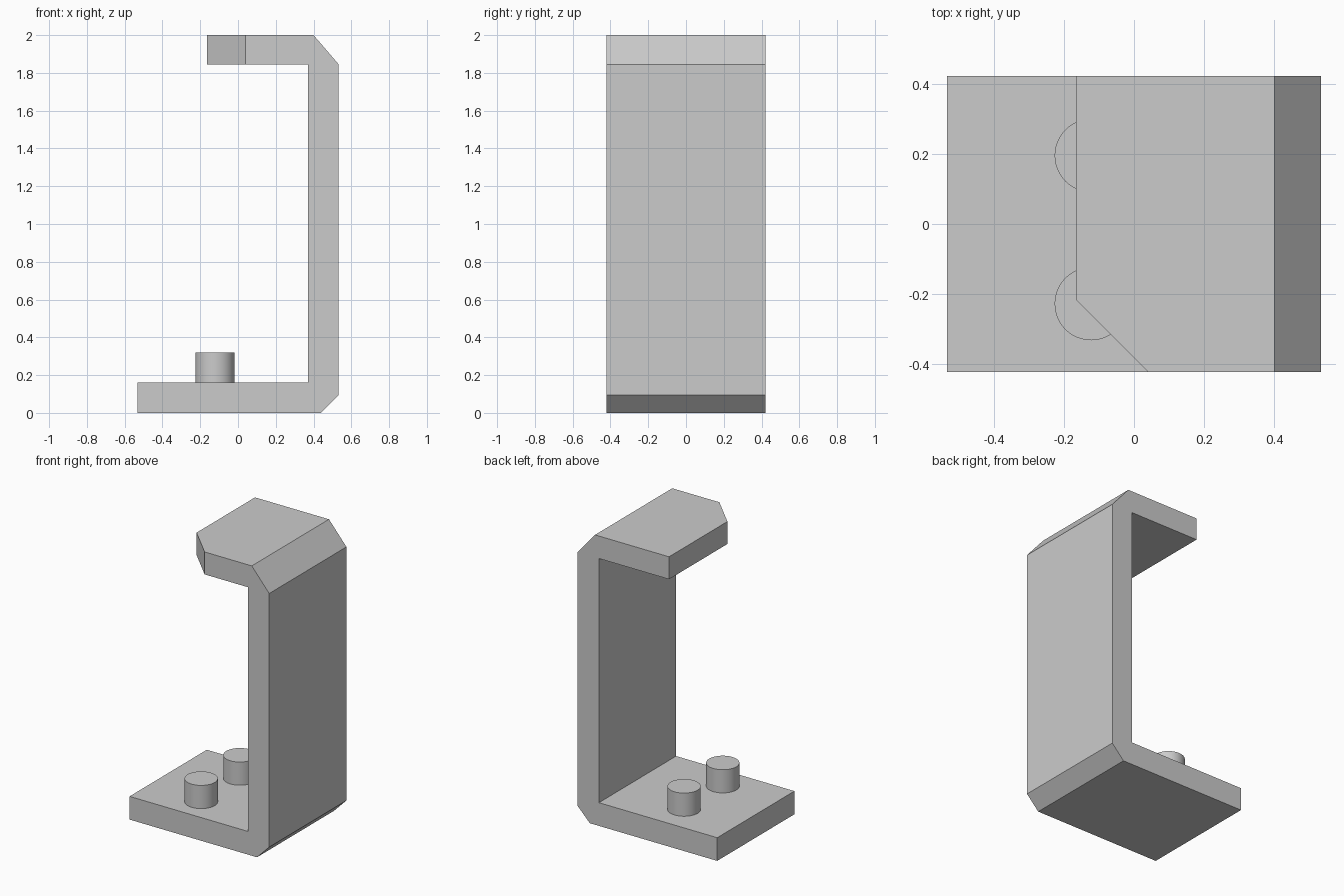
import bpy
import bmesh

cube = bpy.data.objects.get("Cube")
if cube:
    bpy.data.objects.remove(cube, do_unlink=True)

grey = bpy.data.materials.new("plain grey")
grey.use_nodes = True
colour = (0.6, 0.6, 0.6, 1)
grey.diffuse_color = colour
grey.node_tree.nodes["Principled BSDF"].inputs["Base Color"].default_value = colour

HALF_DEPTH = 0.421
ARM_END = -0.165
BASE_TOP = 0.16
ARM_BOTTOM = 1.845

# C-shaped bracket: side profile extruded along y
profile = [(-0.533, 0), (0.44, 0), (0.533, 0.095), (0.533, ARM_BOTTOM),
           (0.4, 2), (ARM_END, 2), (ARM_END, ARM_BOTTOM), (0.37, ARM_BOTTOM),
           (0.37, BASE_TOP), (-0.533, BASE_TOP)]
bm = bmesh.new()
face = bm.faces.new([bm.verts.new((x, -HALF_DEPTH, z)) for x, z in profile])
result = bmesh.ops.extrude_face_region(bm, geom=[face])
moved = [g for g in result["geom"] if isinstance(g, bmesh.types.BMVert)]
bmesh.ops.translate(bm, verts=moved, vec=(0, 2 * HALF_DEPTH, 0))
bmesh.ops.recalc_face_normals(bm, faces=bm.faces[:])

# Cut the front corner of the upper arm's free end
corner = [e for e in bm.edges
          if all(abs(v.co.x - ARM_END) < 0.001 and v.co.y < 0 for v in e.verts)]
bmesh.ops.bevel(bm, geom=corner, offset=0.205, offset_type='OFFSET',
                segments=1, affect='EDGES', clamp_overlap=False)
mesh = bpy.data.meshes.new("bracket")
bm.to_mesh(mesh)
bm.free()
mesh.materials.append(grey)
bracket = bpy.data.objects.new("bracket", mesh)
bpy.context.collection.objects.link(bracket)


# Round pegs standing on the base
def add_peg(name, y):
    bottom, top = BASE_TOP - 0.02, 0.32
    bpy.ops.mesh.primitive_cylinder_add(
        vertices=48, radius=0.104, depth=top - bottom,
        location=(-0.122, y, (bottom + top) / 2))
    peg = bpy.context.object
    peg.name = name
    peg.data.materials.append(grey)
    bpy.ops.object.shade_smooth_by_angle()


add_peg("front_peg", -0.227)
add_peg("back_peg", 0.195)
